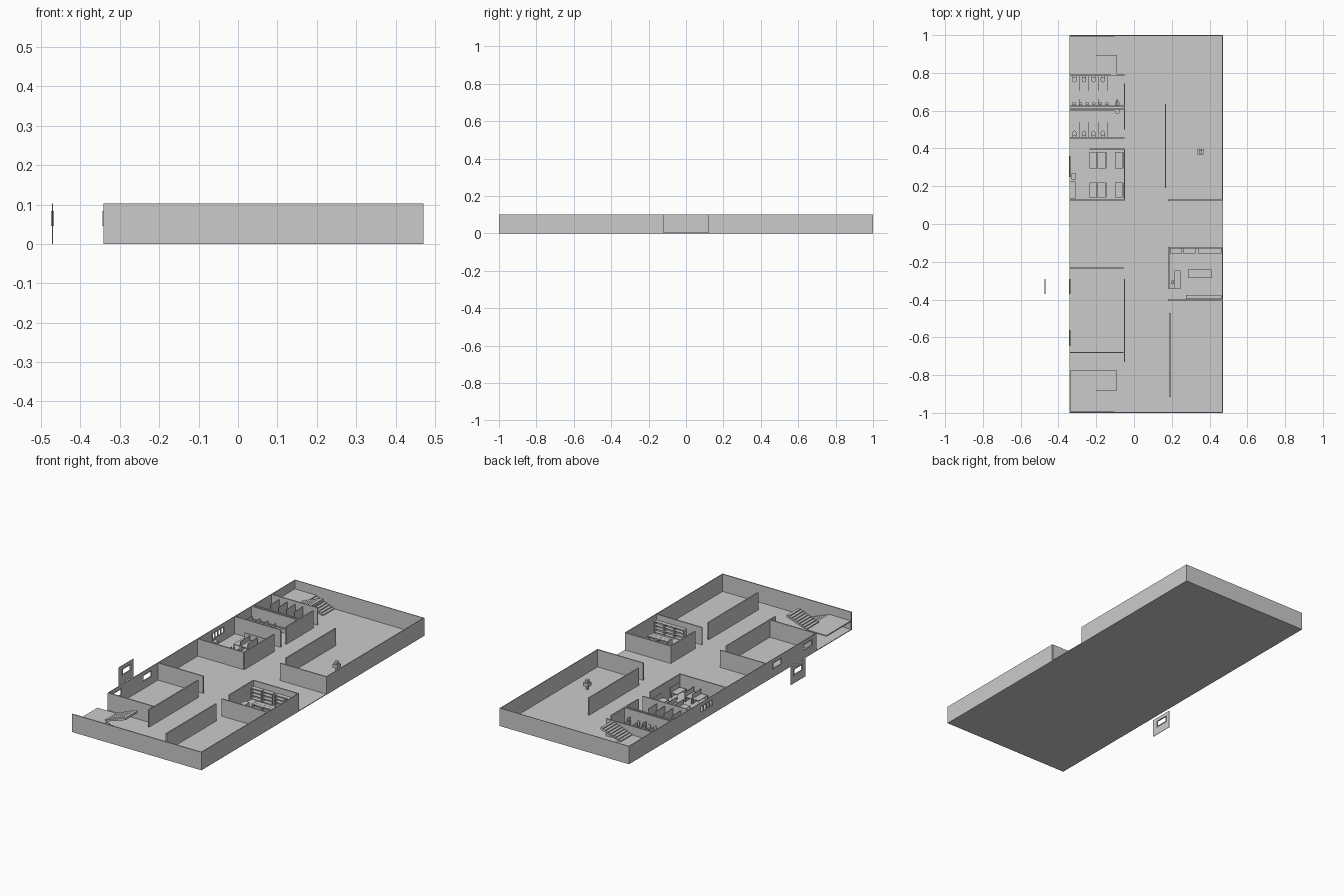
import bpy, bmesh
from mathutils import Matrix

if "Cube" in bpy.data.objects:
    bpy.data.objects.remove(bpy.data.objects["Cube"])

H = 0.102   # wall height
F = 0.004   # floor thickness


def finish(name, bm):
    me = bpy.data.meshes.new(name)
    bmesh.ops.recalc_face_normals(bm, faces=bm.faces[:])
    bm.to_mesh(me)
    bm.free()
    ob = bpy.data.objects.new(name, me)
    bpy.context.collection.objects.link(ob)
    return ob


def add_box(bm, x0, x1, y0, y1, z0, z1):
    m = Matrix.Translation(((x0 + x1) / 2, (y0 + y1) / 2, (z0 + z1) / 2))
    m = m @ Matrix.Diagonal((abs(x1 - x0), abs(y1 - y0), abs(z1 - z0), 1))
    bmesh.ops.create_cube(bm, size=1, matrix=m)


def add_cyl(bm, x, y, z0, z1, r0, r1, sx=1, sy=1, n=12):
    m = Matrix.Translation((x, y, (z0 + z1) / 2)) @ Matrix.Diagonal((sx, sy, 1, 1))
    bmesh.ops.create_cone(bm, cap_ends=True, segments=n, radius1=r0, radius2=r1,
                          depth=z1 - z0, matrix=m)


def boxes(name, items):
    bm = bmesh.new()
    for b in items:
        add_box(bm, *b)
    return finish(name, bm)


def wall_x(name, x0, x1, y, t=0.007, h=H):
    boxes(name, [(x0, x1, y - t / 2, y + t / 2, 0, h)])


def wall_y(name, x, y0, y1, t=0.007, h=H):
    boxes(name, [(x - t / 2, x + t / 2, y0, y1, 0, h)])


def window_wall(name, x, y0, y1, windows, t=0.004):
    """Wall along y with openings; windows = (ya, yb, mullions)."""
    za, zb, items, y = 0.045, 0.083, [], y0
    a, b = x - t / 2, x + t / 2
    for wa, wb, n in windows:
        items += [(a, b, y, wa, 0, H), (a, b, wa, wb, 0, za), (a, b, wa, wb, zb, H)]
        f = 0.004
        fa, fb = x - 0.0035, x + 0.0035
        items += [(fa, fb, wa, wb, za, za + f), (fa, fb, wa, wb, zb - f, zb)]
        for i in range(n + 2):
            p = wa + (wb - wa - f) * i / (n + 1)
            items.append((fa, fb, p, p + f, za, zb))
        y = wb
    items.append((a, b, y, y1, 0, H))
    boxes(name, items)


L, R = -0.340, 0.468
C = -0.050  # corridor edge of the left rooms

# Floor and outer walls
boxes("floor", [(L - 0.002, R + 0.002, -1, 1, 0, F)])
wall_x("back_outer_wall", L - 0.002, R + 0.002, 0.998, 0.004)
wall_x("front_outer_wall", L - 0.002, R + 0.002, -0.998 + 0.001, 0.006)
wall_y("right_outer_wall_front", R, -1, -0.125, 0.005)
wall_y("right_outer_wall_back", R, 0.122, 1, 0.005)
window_wall("left_outer_wall", L, -0.68, 1,
            [(-0.645, -0.56, 0), (-0.37, -0.29, 0), (0.25, 0.36, 3)])
window_wall("spare_window_panel", -0.471, -0.40, -0.265, [(-0.37, -0.29, 0)], 0.002)

# Interior walls
for i, (x0, x1, y) in enumerate([
        (L, -0.055, -0.232), (L, -0.055, -0.68), (L, C, 0.125), (L, C, 0.457),
        (L, C, 0.609), (L, C, 0.624), (L, C, 0.787),
        (0.18, R, 0.125), (0.18, R, -0.125), (0.18, R, -0.403)]):
    wall_x(f"cross_wall_{i}", x0, x1, y)
for i, (x, y0, y1) in enumerate([
        (C, -0.73, -0.29), (C, 0.50, 0.745), (C, 0.125, 0.395),
        (0.167, 0.19, 0.635), (0.19, -0.915, -0.47), (0.185, -0.345, -0.122)]):
    wall_y(f"long_wall_{i}", x, y0, y1)


# U-shaped stairs: lower flight, half landing, upper flight
def flight(name, xs, xe, y0, y1, z0, z1, n=8):
    pts = []
    for i in range(n):
        x, xn = (xs + (xe - xs) * k / n for k in (i, i + 1))
        z, zn = (z0 + (z1 - z0) * k / n for k in (i, i + 1))
        pts += [(x, z), (x, zn)]
        last = (xn, zn)
    pts += [last, (xe, z1 - 0.012), (xs + (xe - xs) / n, z0)]
    bm = bmesh.new()
    face = bm.faces.new([bm.verts.new((x, y0, z)) for x, z in pts])
    ext = bmesh.ops.extrude_face_region(bm, geom=[face])
    vs = [v for v in ext["geom"] if isinstance(v, bmesh.types.BMVert)]
    bmesh.ops.translate(bm, verts=vs, vec=(0, y1 - y0, 0))
    finish(name, bm)


for tag, yi, ym, yo in (("back", 0.792, 0.895, 0.993), ("front", -0.775, -0.882, -0.993)):
    flight(f"{tag}_lower_flight", -0.09, -0.217, ym, yo, F, 0.053)
    flight(f"{tag}_upper_flight", -0.217, -0.09, yi, ym, 0.053, H)
    boxes(f"{tag}_landing", [(L, -0.217, min(yi, yo), max(yi, yo), 0.046, 0.053)])


# Washrooms: stalls, toilets, basins
def toilet(name, x, y, d):
    bm = bmesh.new()
    add_box(bm, x - 0.011, x + 0.011, y, y + d * 0.009, 0.015, 0.034)
    add_cyl(bm, x, y + d * 0.018, F, 0.019, 0.006, 0.011, 1, 1.3)
    add_cyl(bm, x, y + d * 0.018, 0.019, 0.021, 0.012, 0.012, 1, 1.3)
    finish(name, bm)


for tag, y, d in (("back", 0.783, -1), ("front", 0.461, 1)):
    for i in range(4):
        toilet(f"{tag}_toilet_{i}", -0.315 + 0.05 * i, y, d)
        px = -0.29 + 0.05 * i
        wall_y(f"{tag}_stall_divider_{i}", px, min(y, y + d * 0.08),
               max(y, y + d * 0.08), 0.003, 0.085)
for i in range(6):
    bm = bmesh.new()
    x = -0.318 + 0.035 * i
    add_cyl(bm, x, 0.637, 0.018, 0.03, 0.005, 0.009)
    add_box(bm, x - 0.007, x + 0.007, 0.627, 0.632, 0.018, 0.05)
    finish(f"urinal_{i}", bm)
for i in (0, 2, 4):
    wall_y(f"urinal_divider_{i}", -0.29 + 0.05 * i, 0.627, 0.662, 0.003, 0.06)
for i, (y, d) in enumerate(((0.628, 1), (0.606, -1))):
    bm = bmesh.new()
    add_cyl(bm, -0.088, y + d * 0.011, F, 0.03, 0.004, 0.005)
    add_cyl(bm, -0.088, y + d * 0.011, 0.028, 0.036, 0.008, 0.013)
    finish(f"basin_{i}", bm)
boxes("washroom_shelf", [(L, -0.09, 0.598, 0.606, 0.03, 0.034)])

# Office: desks with screens, counter and stool
for j, (y0, y1) in enumerate(((0.295, 0.38), (0.14, 0.22))):
    for i, x in enumerate((-0.235, -0.19, -0.10)):
        legs = [(lx, lx + 0.003, ly, ly + 0.003, F, 0.03)
                for lx in (x, x + 0.037) for ly in (y0, y1 - 0.003)]
        boxes(f"desk_{j}_{i}", legs + [(x, x + 0.04, y0, y1, 0.03, 0.034)])
    boxes(f"desk_screens_{j}", [(-0.193, -0.191, y0, y1, F, 0.06),
                                (-0.148, -0.145, y0, y1, F, 0.06),
                                (-0.057, -0.055, y0, y1, F, 0.06)])
wall_x("office_partition", -0.235, C, 0.397, 0.004, 0.06)
bm = bmesh.new()
add_box(bm, L, -0.31, 0.135, 0.225, F, 0.034)
for y in (0.15, 0.19):
    add_cyl(bm, -0.325, y, 0.034, 0.037, 0.006, 0.006)
finish("office_counter", bm)
boxes("office_cabinet", [(-0.33, -0.308, 0.235, 0.267, F, 0.045)])


# Shop: shelving, counter, seat
def shelf(name, x0, x1, y0, y1, back, h=0.07):
    items = [(x0, x0 + 0.003, y0, y1, F, h), (x1 - 0.003, x1, y0, y1, F, h)]
    items += [(x0, x1, y0, y1, z, z + 0.003) for z in (0.008, 0.028, 0.048, h - 0.003)]
    items.append((x0, x1, back - 0.001, back + 0.001, F, h))
    boxes(name, items)


for i, (x0, x1) in enumerate(((0.19, 0.255), (0.26, 0.325), (0.34, 0.402), (0.402, 0.464))):
    shelf(f"back_shelf_{i}", x0, x1, -0.155, -0.131, -0.132)
for i, (x0, x1) in enumerate(((0.275, 0.338), (0.338, 0.401), (0.401, 0.464))):
    shelf(f"front_shelf_{i}", x0, x1, -0.398, -0.376, -0.397)
for i, (x0, x1) in enumerate(((0.285, 0.347), (0.347, 0.41))):
    shelf(f"centre_shelf_a_{i}", x0, x1, -0.262, -0.24, -0.261, 0.055)
    shelf(f"centre_shelf_b_{i}", x0, x1, -0.285, -0.263, -0.264, 0.055)
boxes("shop_counter", [(0.215, 0.245, -0.345, -0.245, 0.034, 0.038),
                       (0.242, 0.245, -0.345, -0.245, F, 0.034),
                       (0.188, 0.245, -0.345, -0.342, F, 0.038)])
boxes("shop_seat", [(0.199, 0.212, -0.318, -0.298, 0.018, 0.021),
                    (0.199, 0.201, -0.318, -0.298, 0.021, 0.04),
                    (0.204, 0.207, -0.310, -0.306, F, 0.018)])

# Small display stand in the open hall
boxes("display_stand", [(0.348, 0.356, 0.379, 0.387, F, 0.025),
                        (0.337, 0.367, 0.368, 0.398, 0.025, 0.045),
                        (0.343, 0.361, 0.374, 0.392, 0.045, 0.06)])
